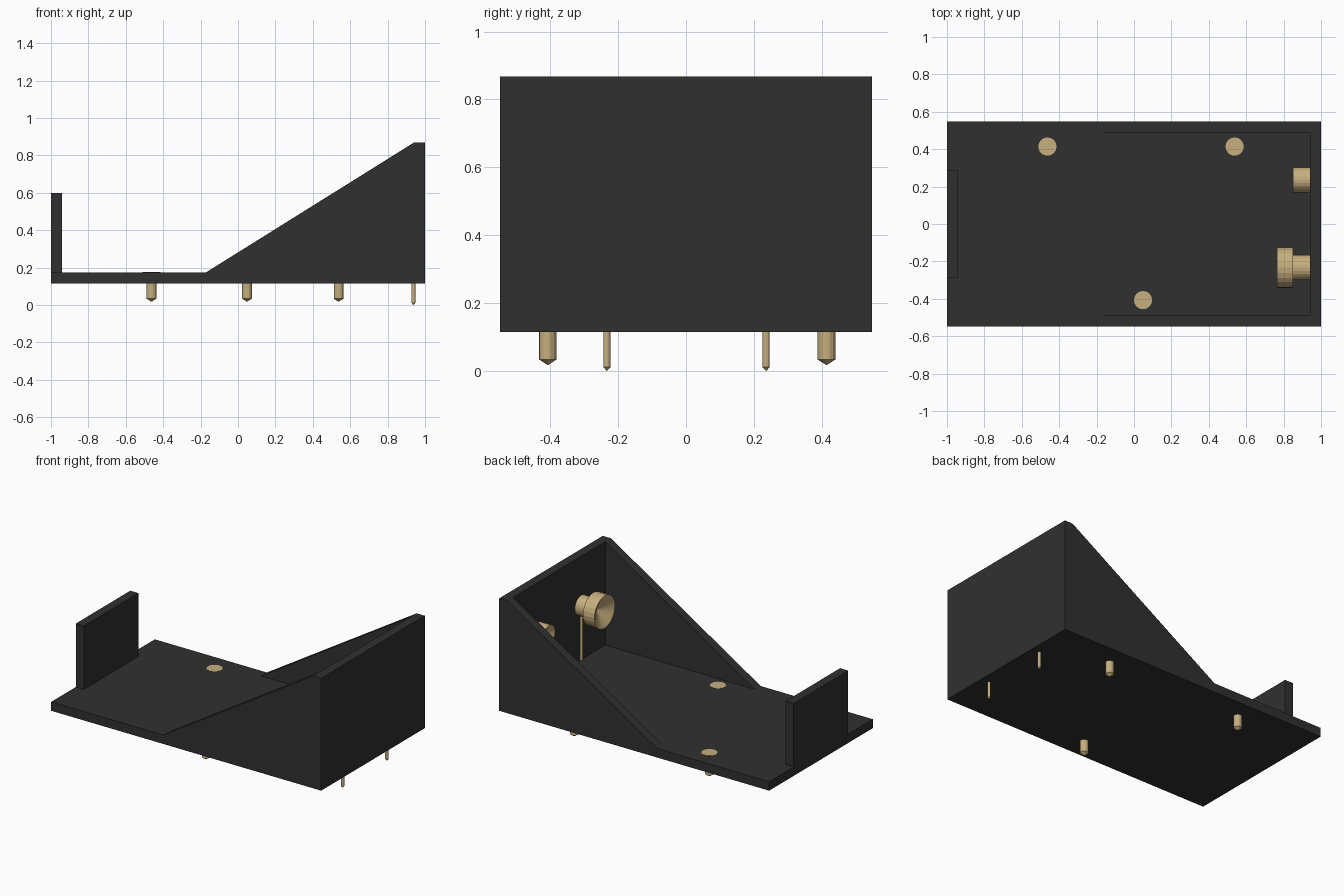
import bpy
import bmesh
from math import pi
from mathutils import Matrix

if "Cube" in bpy.data.objects:
    bpy.data.objects.remove(bpy.data.objects["Cube"])


def material(name, rgb):
    m = bpy.data.materials.new(name)
    m.use_nodes = True
    color = (*rgb, 1.0)
    m.diffuse_color = color
    m.node_tree.nodes["Principled BSDF"].inputs["Base Color"].default_value = color
    return m


charcoal = material("charcoal", (0.03, 0.03, 0.03))
brass = material("brass", (0.57, 0.43, 0.21))


def finish(bm, name, mat):
    bmesh.ops.recalc_face_normals(bm, faces=bm.faces)
    mesh = bpy.data.meshes.new(name)
    bm.to_mesh(mesh)
    bm.free()
    mesh.materials.append(mat)
    obj = bpy.data.objects.new(name, mesh)
    bpy.context.collection.objects.link(obj)
    return obj


def slab(name, outline, y0, y1):
    """Extrude an (x, z) outline from y0 to y1."""
    bm = bmesh.new()
    face = bm.faces.new([bm.verts.new((x, y0, z)) for x, z in outline])
    new = bmesh.ops.extrude_face_region(bm, geom=[face])["geom"]
    verts = [v for v in new if isinstance(v, bmesh.types.BMVert)]
    bmesh.ops.translate(bm, verts=verts, vec=(0, y1 - y0, 0))
    return finish(bm, name, charcoal)


def rect(x0, x1, z0, z1):
    return [(x0, z0), (x1, z0), (x1, z1), (x0, z1)]


def lathe(name, profile, place, sides=24):
    """Spin a (radius, height) profile that starts and ends on the axis."""
    bm = bmesh.new()
    verts = [bm.verts.new((r, 0, h)) for r, h in profile]
    edges = [bm.edges.new(pair) for pair in zip(verts, verts[1:])]
    bmesh.ops.spin(bm, geom=verts + edges, cent=(0, 0, 0), axis=(0, 0, 1),
                   angle=2 * pi, steps=sides)
    bmesh.ops.remove_doubles(bm, verts=bm.verts, dist=0.0001)
    bmesh.ops.transform(bm, matrix=place, verts=bm.verts)
    return finish(bm, name, brass)


# Dark body: base, end walls and sloping side gussets
BOTTOM, FLOOR, TOP = 0.115, 0.175, 0.868
HALF, WALL = 0.548, 0.06
slab("base_plate", rect(-1, 1, BOTTOM, FLOOR), -HALF, HALF)
slab("tall_end_wall", rect(1 - WALL, 1, FLOOR, TOP), -HALF, HALF)
slab("short_end_wall", rect(-1, WALL - 1, FLOOR, 0.6), -0.288, 0.288)
gusset = [(-0.17, FLOOR), (1 - WALL, FLOOR), (1 - WALL, TOP)]
slab("front_gusset", gusset, -HALF, WALL - HALF)
slab("back_gusset", gusset, HALF - WALL, HALF)

# Flush-headed locating pins through the base
head = FLOOR + 0.002
pin = [(0, head), (0.049, head), (0.026, 0.15), (0.026, 0.034), (0, 0.017)]
for i, (x, y) in enumerate([(-0.463, 0.414), (0.538, 0.414), (0.048, -0.407)]):
    lathe(f"locating_pin_{i + 1}", pin, Matrix.Translation((x, y, 0)), 16)

# Slim contact pins running up the tall wall to the sockets
AXIS = 0.54
slim = [(0, AXIS), (0.0105, AXIS), (0.0105, 0.011), (0, 0)]
for side, y in (("front", -0.233), ("back", 0.236)):
    lathe(f"{side}_contact_pin", slim, Matrix.Translation((0.938, y, 0)), 12)

# Sockets on the inner face of the tall wall, with conical dished ends
flared = [(0, 0), (0.067, 0), (0.067, 0.09), (0.11, 0.09), (0.11, 0.175),
          (0.1, 0.175), (0, 0.115)]
plain = [(0, 0), (0.067, 0), (0.067, 0.09), (0.058, 0.09), (0, 0.055)]
turn = Matrix.Rotation(-pi / 2, 4, "Y")
for name, profile, y in (("flared_socket", flared, -0.233),
                         ("plain_socket", plain, 0.236)):
    lathe(name, profile, Matrix.Translation((1 - WALL, y, AXIS)) @ turn)
